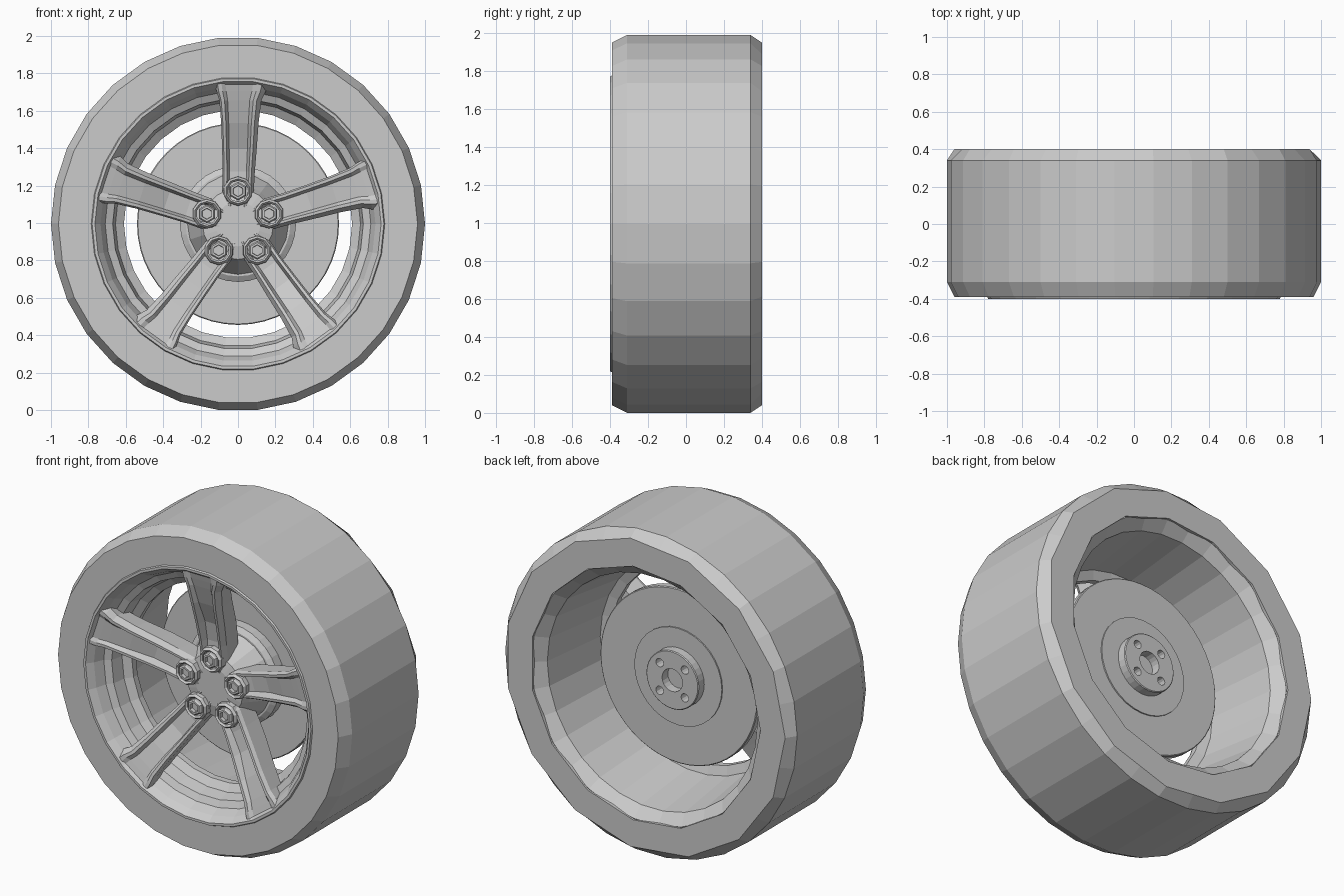
import bpy, bmesh
from math import sin, cos, radians, pi

old = bpy.data.objects.get("Cube")
if old:
    bpy.data.objects.remove(old, do_unlink=True)

CZ = 0.995  # axle height

grey = bpy.data.materials.new("plain grey")
grey.use_nodes = True
grey.diffuse_color = (0.6, 0.6, 0.6, 1)
grey.node_tree.nodes["Principled BSDF"].inputs["Base Color"].default_value = (0.6, 0.6, 0.6, 1)


def finish(bm, name):
    bmesh.ops.recalc_face_normals(bm, faces=bm.faces)
    mesh = bpy.data.meshes.new(name)
    bm.to_mesh(mesh)
    bm.free()
    mesh.materials.append(grey)
    obj = bpy.data.objects.new(name, mesh)
    bpy.context.collection.objects.link(obj)
    return obj


def skin(bm, rings, closed):
    """Join vertex rings with quads; loop round, or cap both ends."""
    n = len(rings[0])
    pairs = list(zip(rings, rings[1:]))
    if closed:
        pairs.append((rings[-1], rings[0]))
    for a, b in pairs:
        for i in range(n):
            j = (i + 1) % n
            bm.faces.new((a[i], a[j], b[j], b[i]))
    if not closed:
        bm.faces.new(rings[0])
        bm.faces.new(rings[-1])


def turn(bm, profile, sides, closed=False, offset=0, centre=(0, 0), coarse=()):
    """Turn (radius, y) points about the y axis; coarse rings have half the sides."""
    rings = []
    for k, (r, y) in enumerate(profile):
        ring = []
        for i in range(sides):
            a = radians(offset) + 2 * pi * i / sides
            rr = r * cos(2 * pi / sides) if k in coarse and i % 2 else r
            ring.append(bm.verts.new((centre[0] + rr * sin(a), y, CZ + centre[1] + rr * cos(a))))
        rings.append(ring)
    skin(bm, rings, closed)


def lathe(name, profile, sides, **kw):
    bm = bmesh.new()
    turn(bm, profile, sides, **kw)
    return finish(bm, name)


# Tyre, with a coarser rear shoulder
lathe("tyre", [(0.78, -0.39), (0.96, -0.39), (1, -0.31), (1, 0.34), (0.96, 0.40), (0.79, 0.40)],
      30, closed=True, offset=6, coarse=(4, 5))

# Rim: stepped front flange, tapered barrel, rear lip
lathe("rim", [(0.79, -0.38), (0.78, -0.40), (0.765, -0.40), (0.735, -0.36), (0.71, -0.30),
              (0.67, -0.28), (0.655, -0.20), (0.61, -0.17), (0.61, -0.13), (0.665, -0.11),
              (0.72, 0.33), (0.785, 0.39), (0.80, 0.38)],
      30, closed=True, offset=6)

# Wheel hub
lathe("wheel_hub", [(0.12, -0.24), (0.19, -0.225), (0.21, -0.18), (0.27, -0.06), (0.27, 0)], 20)

# Brake disc and its bell
lathe("brake_disc", [(0.535, 0.02), (0.54, 0.025), (0.54, 0.065), (0.535, 0.07)], 48)
lathe("disc_bell", [(0.28, -0.06), (0.31, -0.04), (0.31, 0.03)], 32)
lathe("disc_back_plate", [(0.30, 0.06), (0.30, 0.078)], 32)

# Rear mounting boss, bored for the axle and four bolts
boss = lathe("mounting_boss", [(0.18, 0.03), (0.18, 0.13), (0.175, 0.135)], 32)
bm = bmesh.new()
turn(bm, [(0.07, 0.05), (0.07, 0.2)], 20)
for k in range(4):
    a = radians(45 + 90 * k)
    turn(bm, [(0.026, 0.05), (0.026, 0.2)], 12, centre=(0.122 * sin(a), 0.122 * cos(a)))
cutter = finish(bm, "bore_cutter")
cutter.hide_render = True
cutter.hide_set(True)
cut = boss.modifiers.new("bores", 'BOOLEAN')
cut.operation = 'DIFFERENCE'
cut.object = cutter
bpy.context.view_layer.objects.active = boss
bpy.ops.object.modifier_apply(modifier=cut.name)
bpy.data.objects.remove(cutter, do_unlink=True)

# Spoke stations: radius, left width, right width, ridge y, panel y, back y
STATIONS = [
    (0.06, 0.04, 0.04, -0.235, -0.232, -0.10),
    (0.18, 0.085, 0.085, -0.255, -0.235, -0.10),
    (0.28, 0.082, 0.09, -0.275, -0.235, -0.11),
    (0.40, 0.085, 0.10, -0.305, -0.255, -0.14),
    (0.54, 0.09, 0.11, -0.345, -0.315, -0.19),
    (0.66, 0.10, 0.125, -0.375, -0.355, -0.23),
    (0.71, 0.115, 0.15, -0.385, -0.37, -0.25),
    (0.765, 0.125, 0.165, -0.392, -0.385, -0.27),
]


def spoke(name, angle):
    bm = bmesh.new()
    rings = []
    for r, left, right, ridge, panel, back in STATIONS:
        section = [(-left * 0.85, back), (-left, ridge + 0.025), (-left * 0.9, ridge),
                   (-left * 0.72, ridge), (-left * 0.55, panel), (right * 0.5, panel),
                   (right * 0.65, ridge), (right * 0.8, ridge), (right, ridge + 0.035),
                   (right * 0.85, back)]
        rings.append([bm.verts.new((x * cos(angle) + r * sin(angle), y,
                                    CZ + r * cos(angle) - x * sin(angle))) for x, y in section])
    skin(bm, rings, False)
    return finish(bm, name)


# Five spokes, each with a collared hexagonal wheel nut at its root
for k in range(5):
    a = radians(72 * k)
    spoke(f"spoke_{k + 1}", a)
    at = (0.175 * sin(a), 0.175 * cos(a))
    lathe(f"nut_collar_{k + 1}", [(0.056, -0.2), (0.056, -0.27), (0.066, -0.28),
                                  (0.078, -0.265), (0.08, -0.2)], 10, closed=True, centre=at)
    lathe(f"wheel_nut_{k + 1}", [(0.05, -0.2), (0.05, -0.275), (0.042, -0.285), (0.03, -0.285),
                                 (0.028, -0.265)], 6, centre=at)
